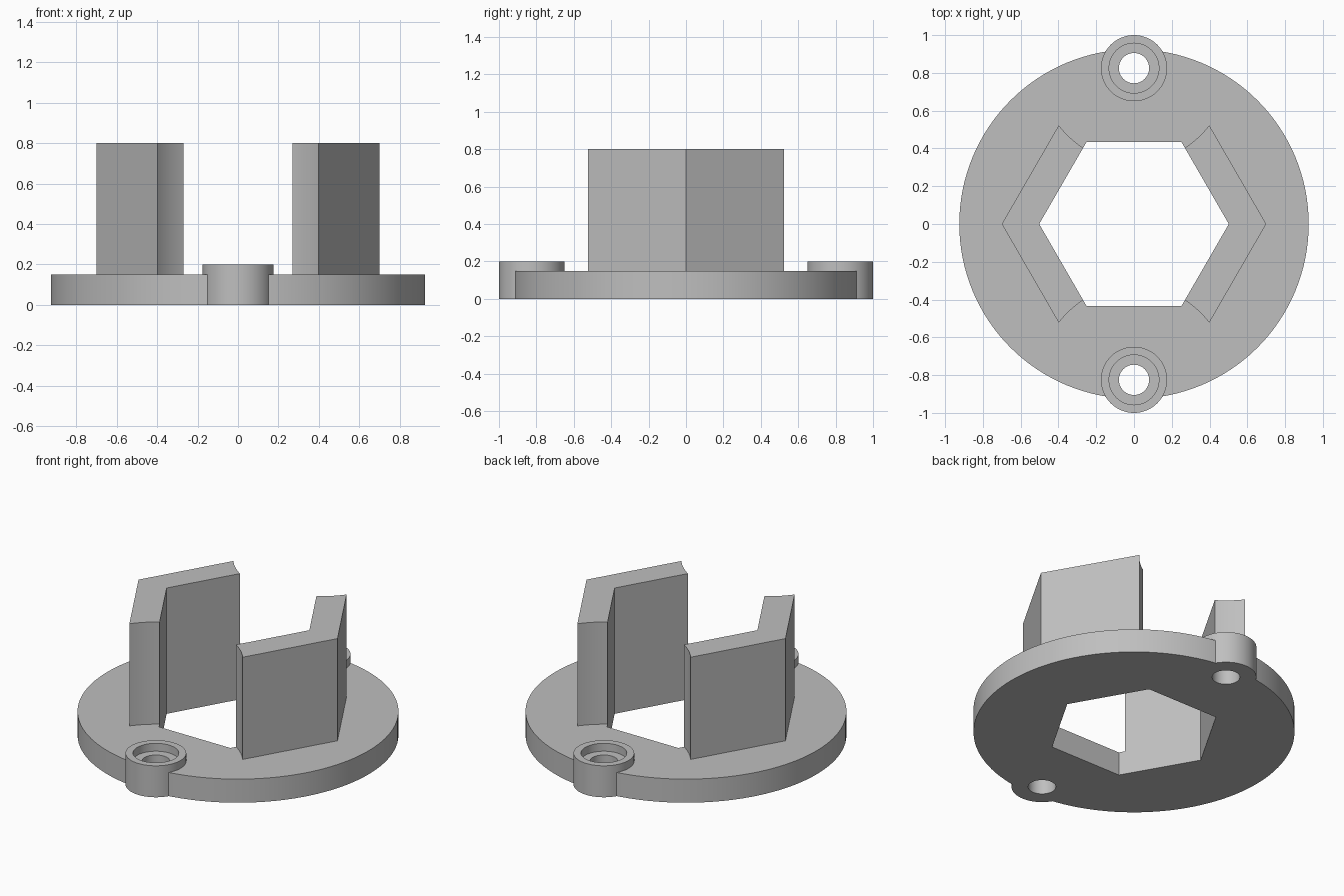
import bpy, bmesh
from math import sin, cos, pi, atan2, sqrt
from mathutils import Vector

if "Cube" in bpy.data.objects:
    bpy.data.objects.remove(bpy.data.objects["Cube"], do_unlink=True)

PLATE_R, PLATE_H = 0.925, 0.15
BOSS_R, BOSS_H, BOSS_Y = 0.175, 0.2, 0.825
HEX_IN, HEX_OUT, WALL_TOP = 0.502, 0.7, 0.8
CLEAR_R = 0.5

grey = bpy.data.materials.new("plain_grey")
grey.use_nodes = True
colour = (0.52, 0.52, 0.52, 1)
grey.diffuse_color = colour
grey.node_tree.nodes["Principled BSDF"].inputs["Base Color"].default_value = colour


def prism(name, points, z0, z1):
    """Extrude a flat outline from z0 up to z1."""
    bm = bmesh.new()
    face = bm.faces.new([bm.verts.new((x, y, z0)) for x, y in points])
    new = bmesh.ops.extrude_face_region(bm, geom=[face])["geom"]
    top = [v for v in new if isinstance(v, bmesh.types.BMVert)]
    bmesh.ops.translate(bm, verts=top, vec=(0, 0, z1 - z0))
    bmesh.ops.recalc_face_normals(bm, faces=bm.faces)
    mesh = bpy.data.meshes.new(name)
    bm.to_mesh(mesh)
    bm.free()
    mesh.materials.append(grey)
    obj = bpy.data.objects.new(name, mesh)
    bpy.context.collection.objects.link(obj)
    return obj


def ring(radius, sides, y=0):
    return [(radius * cos(2 * pi * i / sides), y + radius * sin(2 * pi * i / sides))
            for i in range(sides)]


def activate(obj):
    bpy.ops.object.select_all(action='DESELECT')
    obj.select_set(True)
    bpy.context.view_layer.objects.active = obj


def combine(target, tool, operation):
    """Apply a boolean and discard the tool."""
    activate(target)
    mod = target.modifiers.new(operation.lower(), 'BOOLEAN')
    mod.operation, mod.object, mod.solver = operation, tool, 'EXACT'
    bpy.ops.object.modifier_apply(modifier=mod.name)
    bpy.data.objects.remove(tool, do_unlink=True)


def smooth(obj):
    activate(obj)
    bpy.ops.object.shade_smooth_by_angle(angle=pi / 6)


# Round plate with hexagonal opening
plate = prism("base_plate", ring(PLATE_R, 128), 0, PLATE_H)
combine(plate, prism("hex_cutter", ring(HEX_IN, 6), -0.1, 0.5), 'DIFFERENCE')

# Screw bosses with counterbored holes
for y in (-BOSS_Y, BOSS_Y):
    combine(plate, prism("boss", ring(BOSS_R, 64, y), 0, BOSS_H), 'UNION')
    combine(plate, prism("hole", ring(0.08, 48, y), -0.1, 0.5), 'DIFFERENCE')
    combine(plate, prism("counterbore", ring(0.132, 48, y), PLATE_H, 0.5), 'DIFFERENCE')
smooth(plate)


def arc_hit(hex_r):
    """Where a slanted hexagon side meets the screw clearance circle."""
    corner, along = Vector((hex_r, 0)), Vector((-0.5, sqrt(3) / 2))
    rel = corner - Vector((0, BOSS_Y))
    b = rel.dot(along)
    t = -b - sqrt(b * b - rel.length_squared + CLEAR_R ** 2)
    return corner + along * t


# V-shaped walls with ends hollowed around the screws
start, end = (atan2(p.y - BOSS_Y, p.x) for p in (arc_hit(HEX_OUT), arc_hit(HEX_IN)))
arc = [(CLEAR_R * cos(a), BOSS_Y + CLEAR_R * sin(a))
       for a in (start + (end - start) * i / 12 for i in range(13))]
outline = [(HEX_OUT, 0)] + arc + [(HEX_IN, 0)] + [(x, -y) for x, y in reversed(arc)]
for name, side in (("left_wall", 1), ("right_wall", -1)):
    smooth(prism(name, [(x * side, y) for x, y in outline], PLATE_H, WALL_TOP))
